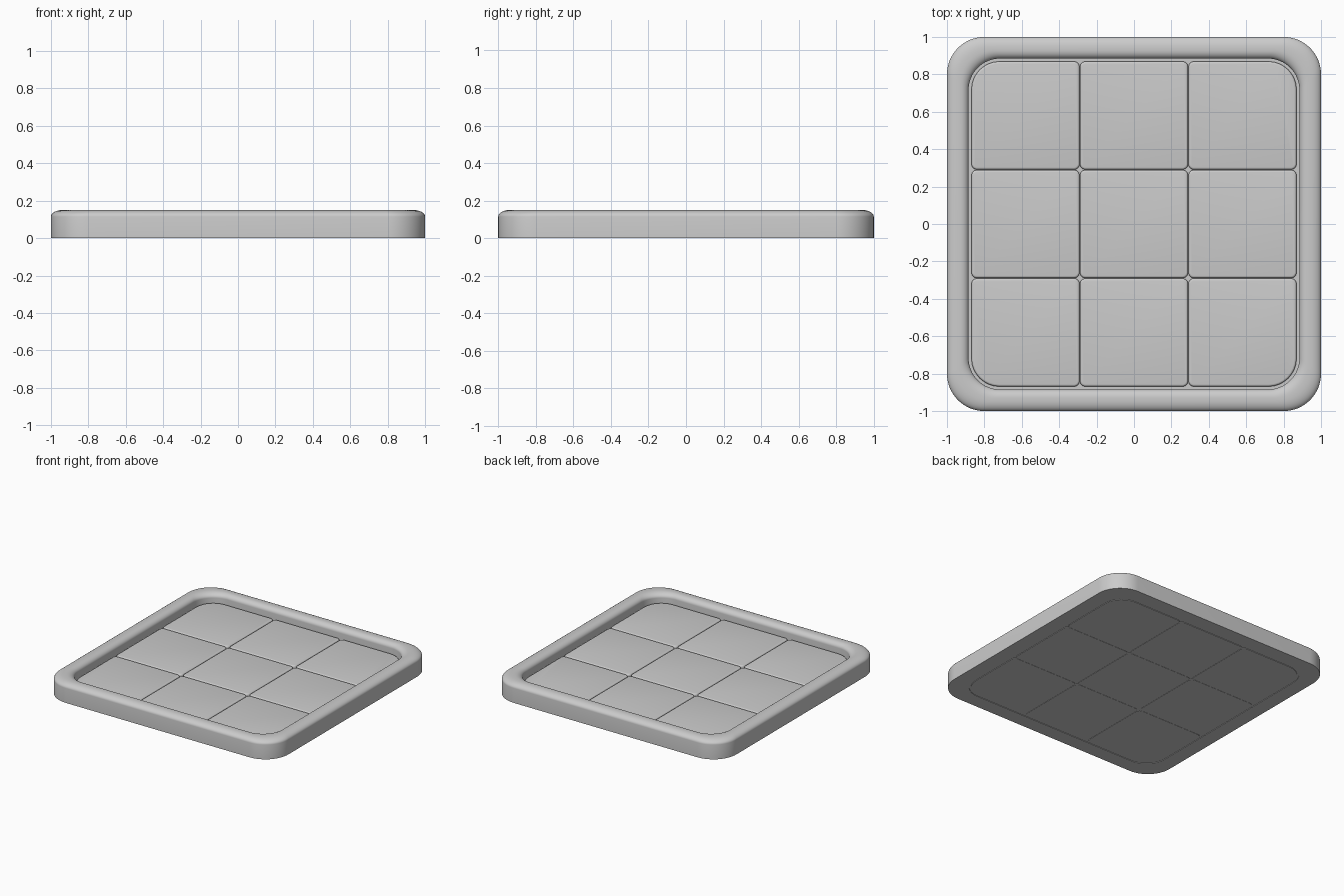
import bpy, bmesh
from math import sin, cos, pi, radians

if "Cube" in bpy.data.objects:
    bpy.data.objects.remove(bpy.data.objects["Cube"])


def rounded_rect(cx, cy, half, radii, seg):
    """Counter-clockwise outline; radii start at the +x +y corner."""
    pts = []
    for k, (sx, sy) in enumerate([(1, 1), (-1, 1), (-1, -1), (1, -1)]):
        r = radii[k]
        for i in range(seg + 1):
            a = pi / 2 * (k + i / seg)
            pts.append((cx + sx * (half - r) + r * cos(a),
                        cy + sy * (half - r) + r * sin(a)))
    return pts


def loft(name, rings, capped):
    """Skin a list of (outline, z) rings; close as a tube or cap both ends."""
    bm = bmesh.new()
    loops = [[bm.verts.new((x, y, z)) for x, y in pts] for pts, z in rings]
    n = len(loops[0])
    pairs = list(zip(loops, loops[1:]))
    if capped:
        bm.faces.new(loops[0][::-1])
        bm.faces.new(loops[-1])
    else:
        pairs.append((loops[-1], loops[0]))
    for a, b in pairs:
        for i in range(n):
            j = (i + 1) % n
            bm.faces.new((a[i], a[j], b[j], b[i]))
    bmesh.ops.recalc_face_normals(bm, faces=bm.faces)
    me = bpy.data.meshes.new(name)
    bm.to_mesh(me)
    bm.free()
    ob = bpy.data.objects.new(name, me)
    bpy.context.collection.objects.link(ob)
    bpy.ops.object.select_all(action='DESELECT')
    ob.select_set(True)
    bpy.context.view_layer.objects.active = ob
    bpy.ops.object.shade_smooth_by_angle(angle=radians(35))
    return ob


# Raised rim: cross-section as (half size, height), with rounded top edges
H, OUT, INN = 0.15, 1.0, 0.885
section = [(OUT, 0)]
for i in range(9):
    a = pi / 2 * i / 8
    section.append((OUT - 0.06 + 0.06 * cos(a), H - 0.035 + 0.035 * sin(a)))
for i in range(9):
    a = pi / 2 * i / 8
    section.append((INN + 0.045 - 0.045 * sin(a), H - 0.035 + 0.035 * cos(a)))
section.append((INN, 0))
rings = []
for h, z in section:
    r = 0.2 - (OUT - h) * 0.03 / (OUT - INN)
    rings.append((rounded_rect(0, 0, h, [r] * 4, 16), z))
loft("rim", rings, False)

# Floor panel under the tiles
floor = rounded_rect(0, 0, INN, [0.17] * 4, 16)
loft("floor_panel", [(floor, 0.004), (floor, 0.06)], True)

# Nine tiles; the four outermost corners follow the rim
PITCH, TOP, BEV = 0.58, 0.085, 0.012
for ix in (-1, 0, 1):
    for iy in (-1, 0, 1):
        radii = [0.15 if (ix, iy) == c else 0.03
                 for c in [(1, 1), (-1, 1), (-1, -1), (1, -1)]]
        tile = []
        for inset, z in [(0, 0)] + [
                (BEV * (1 - cos(pi / 8 * i)), TOP - BEV + BEV * sin(pi / 8 * i))
                for i in range(5)]:
            tile.append((rounded_rect(ix * PITCH, iy * PITCH, PITCH / 2 - 0.001 - inset,
                                      [r - inset for r in radii], 8), z))
        loft(f"tile_{ix + 2}_{iy + 2}", tile, True)
